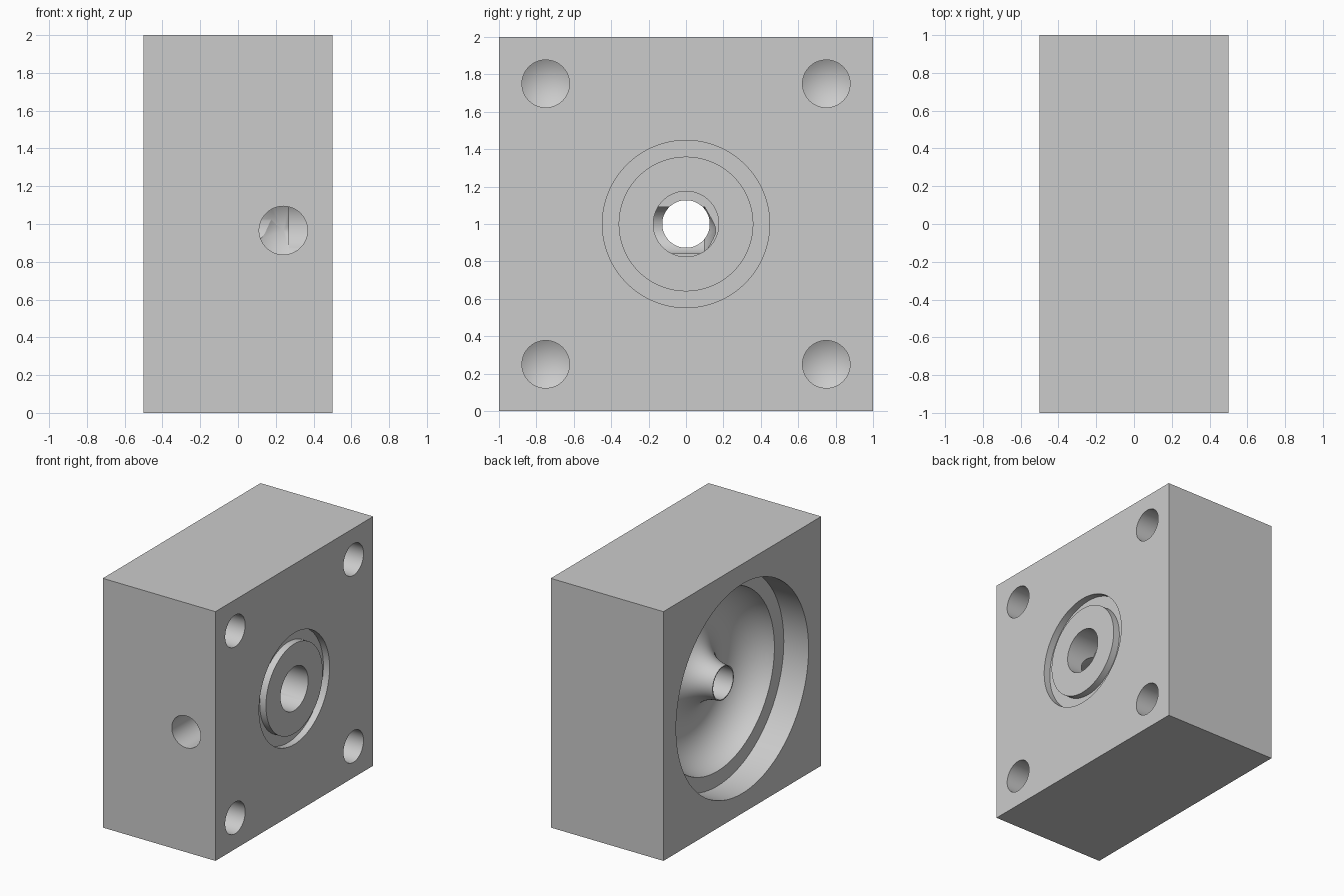
import bpy, bmesh, math
from mathutils import Matrix

cube = bpy.data.objects.get("Cube")
if cube:
    bpy.data.objects.remove(cube, do_unlink=True)

# One plain metal colour
metal = bpy.data.materials.new("plain_grey_metal")
metal.use_nodes = True
grey = (0.6, 0.6, 0.6, 1)
metal.diffuse_color = grey
bsdf = next(n for n in metal.node_tree.nodes if n.type == 'BSDF_PRINCIPLED')
bsdf.inputs["Base Color"].default_value = grey


def add_object(name, bm):
    bmesh.ops.recalc_face_normals(bm, faces=bm.faces)
    mesh = bpy.data.meshes.new(name)
    bm.to_mesh(mesh)
    bm.free()
    mesh.materials.append(metal)
    obj = bpy.data.objects.new(name, mesh)
    bpy.context.collection.objects.link(obj)
    return obj


def lathe(name, profile, location, turn=0, closed=False, steps=72):
    """Revolve (x, radius) points about the x axis."""
    bm = bmesh.new()
    verts = [bm.verts.new((x, 0, r)) for x, r in profile]
    edges = [bm.edges.new(pair) for pair in zip(verts, verts[1:])]
    if closed:
        edges.append(bm.edges.new((verts[-1], verts[0])))
    bmesh.ops.spin(bm, geom=verts + edges, cent=(0, 0, 0), axis=(1, 0, 0),
                   angle=math.tau, steps=steps)
    bmesh.ops.remove_doubles(bm, verts=bm.verts, dist=1e-5)
    bm.transform(Matrix.Translation(location) @ Matrix.Rotation(turn, 4, 'Z'))
    return add_object(name, bm)


def drill(name, start, end, radius, location, turn=0):
    """Blind hole with a conical drill point."""
    return lathe(name, [(end - 0.6 * radius, 0), (end, radius),
                        (start, radius), (start, 0)], location, turn)


# Block
bm = bmesh.new()
bmesh.ops.create_cube(bm, size=1)
bm.transform(Matrix.Translation((0, 0, 1)) @ Matrix.Diagonal((1, 2, 2, 1)))
block = add_object("housing_block", bm)

# Stepped bore, rounded annular bowl around a hub, and central through hole
hub_x, bowl_r, bowl_mid, ledge_x = -0.33, 0.295, 0.43, -0.28
first = math.asin((ledge_x - hub_x) / bowl_r)
arc = [first + (math.pi - first) * i / 28 for i in range(29)]
bowl = [(hub_x + bowl_r * math.sin(t), bowl_mid + bowl_r * math.cos(t)) for t in arc]
bore = ([(-0.6, 0), (-0.6, 0.84), (ledge_x, 0.84)] + bowl +
        [(hub_x, 0.127), (0.27, 0.127), (0.27, 0.175), (0.6, 0.175), (0.6, 0)])
centre = (0, 0, 1)
cutters = [lathe("bore_cutter", bore, centre, steps=96)]

# Ring groove around the small opening
groove = [(0.445, 0.36), (0.6, 0.36), (0.6, 0.447), (0.445, 0.447)]
cutters.append(lathe("groove_cutter", groove, centre, closed=True, steps=96))

# Four corner holes
for y in (-0.75, 0.75):
    for z in (-0.75, 0.75):
        cutters.append(drill("corner_hole_cutter", 0.6, 0, 0.127, (0, y, 1 + z)))

# Cross hole from the front into the central hole
cutters.append(drill("cross_hole_cutter", 1.1, -0.1, 0.128, (0.24, 0, 0.966),
                     -math.pi / 2))

# Cut everything from the block
bpy.ops.object.select_all(action='DESELECT')
bpy.context.view_layer.objects.active = block
block.select_set(True)
for cutter in cutters:
    cutter.hide_render = True
    mod = block.modifiers.new("cut", 'BOOLEAN')
    mod.operation = 'DIFFERENCE'
    mod.solver = 'EXACT'
    mod.object = cutter
    bpy.ops.object.modifier_apply(modifier=mod.name)
    bpy.data.objects.remove(cutter, do_unlink=True)

bpy.ops.object.shade_smooth_by_angle(angle=math.radians(25))
